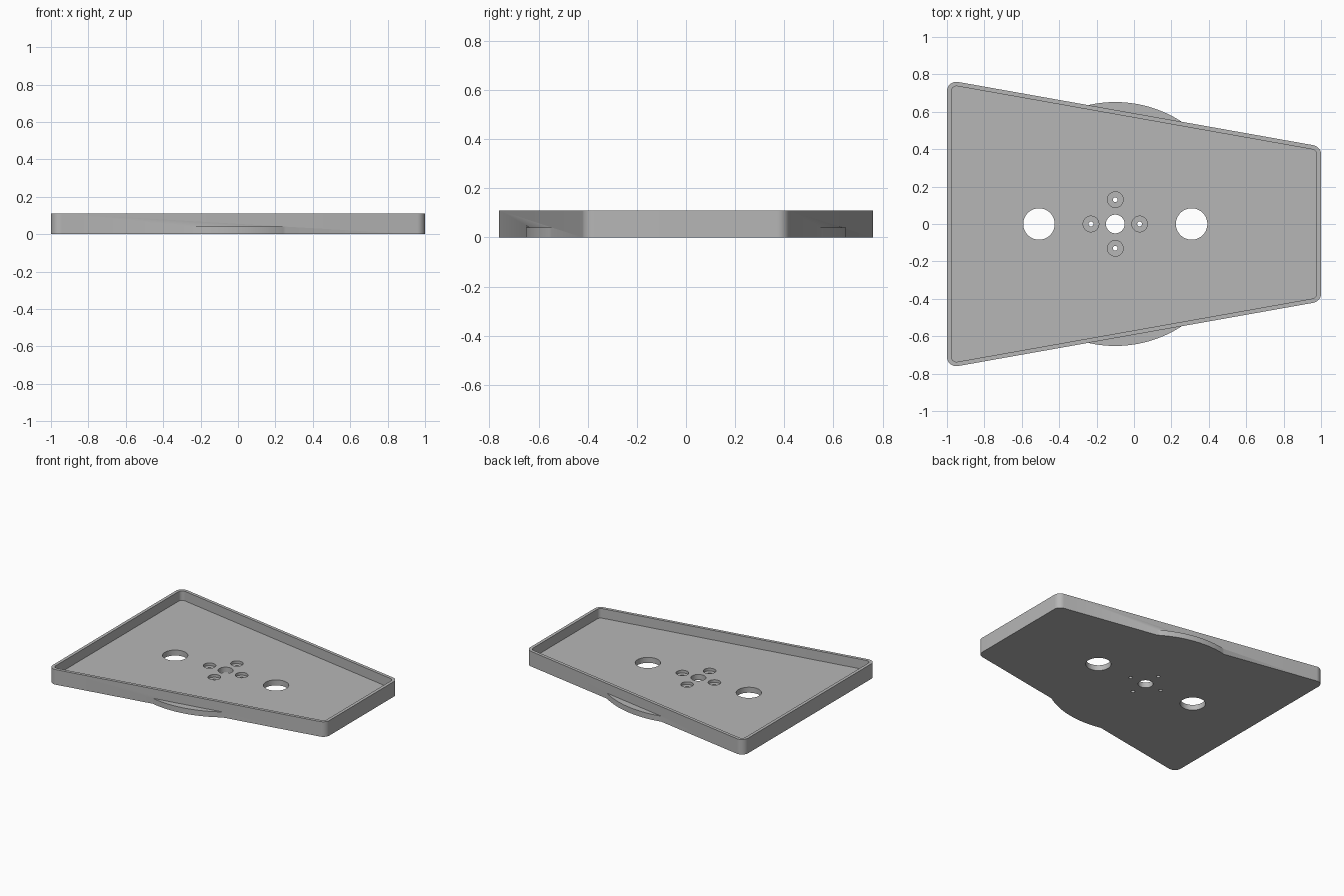
import bpy, bmesh
from math import sin, cos, pi, atan, hypot

if "Cube" in bpy.data.objects:
    bpy.data.objects.remove(bpy.data.objects["Cube"], do_unlink=True)

HEIGHT, FLOOR, WALL = 0.11, 0.04, 0.023
SLOPE, MID = 0.178, 0.592      # slanted side: y = MID - SLOPE * x
HUB = -0.1                     # x of the hole pattern centre

grey = bpy.data.materials.new("light grey")
grey.use_nodes = True
colour = (0.47, 0.47, 0.47, 1)
grey.diffuse_color = colour
grey.node_tree.nodes["Principled BSDF"].inputs["Base Color"].default_value = colour


def prism(name, points, z0, z1):
    """Closed solid from a counter-clockwise outline."""
    bm = bmesh.new()
    face = bm.faces.new([bm.verts.new((x, y, z0)) for x, y in points])
    up = bmesh.ops.extrude_face_region(bm, geom=[face])["geom"]
    bmesh.ops.translate(bm, vec=(0, 0, z1 - z0),
                        verts=[v for v in up if isinstance(v, bmesh.types.BMVert)])
    bmesh.ops.recalc_face_normals(bm, faces=bm.faces)
    mesh = bpy.data.meshes.new(name)
    bm.to_mesh(mesh)
    bm.free()
    mesh.materials.append(grey)
    obj = bpy.data.objects.new(name, mesh)
    bpy.context.collection.objects.link(obj)
    return obj


def circle(x, y, r, n=64):
    return [(x + r * cos(2 * pi * i / n), y + r * sin(2 * pi * i / n)) for i in range(n)]


def tapered_outline(inset, r, n=10):
    """Symmetric trapezoid with rounded corners, inset from the outer edge."""
    d = inset + r
    tilt = pi / 2 - atan(SLOPE)
    half = []
    for cx, a, b in ((1 - d, 0, tilt), (d - 1, tilt, pi)):
        cy = MID - SLOPE * cx - d * hypot(1, SLOPE)
        for i in range(n + 1):
            t = a + (b - a) * i / n
            half.append((cx + r * cos(t), cy + r * sin(t)))
    return half + [(x, -y) for x, y in reversed(half)]


def combine(target, other, operation):
    mod = target.modifiers.new(operation.title(), "BOOLEAN")
    mod.operation, mod.solver, mod.object = operation, "EXACT", other
    bpy.context.view_layer.objects.active = target
    bpy.ops.object.modifier_apply(modifier=mod.name)
    bpy.data.objects.remove(other, do_unlink=True)


# Tray body with the round side bulges, then hollowed out
tray = prism("tray", tapered_outline(0, 0.05), 0, HEIGHT)
combine(tray, prism("side_bulge", circle(HUB, 0, 0.652, 160), 0, FLOOR), "UNION")
combine(tray, prism("hollow", tapered_outline(WALL, 0.028), FLOOR, HEIGHT + 0.1), "DIFFERENCE")

# Through holes: two large ones and the centre one
for x, r in ((HUB - 0.408, 0.084), (HUB + 0.408, 0.084), (HUB, 0.05)):
    combine(tray, prism("hole", circle(x, 0, r), -0.1, 0.09), "DIFFERENCE")

# Four counterbored screw holes around the centre
for k in range(4):
    x, y = HUB + 0.13 * cos(k * pi / 2), 0.13 * sin(k * pi / 2)
    combine(tray, prism("counterbore", circle(x, y, 0.042, 40), 0.02, 0.09), "DIFFERENCE")
    combine(tray, prism("screw_hole", circle(x, y, 0.013, 24), -0.1, 0.09), "DIFFERENCE")

# Smooth curved walls, sharp edges
bpy.ops.object.select_all(action="DESELECT")
tray.select_set(True)
bpy.context.view_layer.objects.active = tray
bpy.ops.object.shade_smooth_by_angle(angle=pi / 6)
